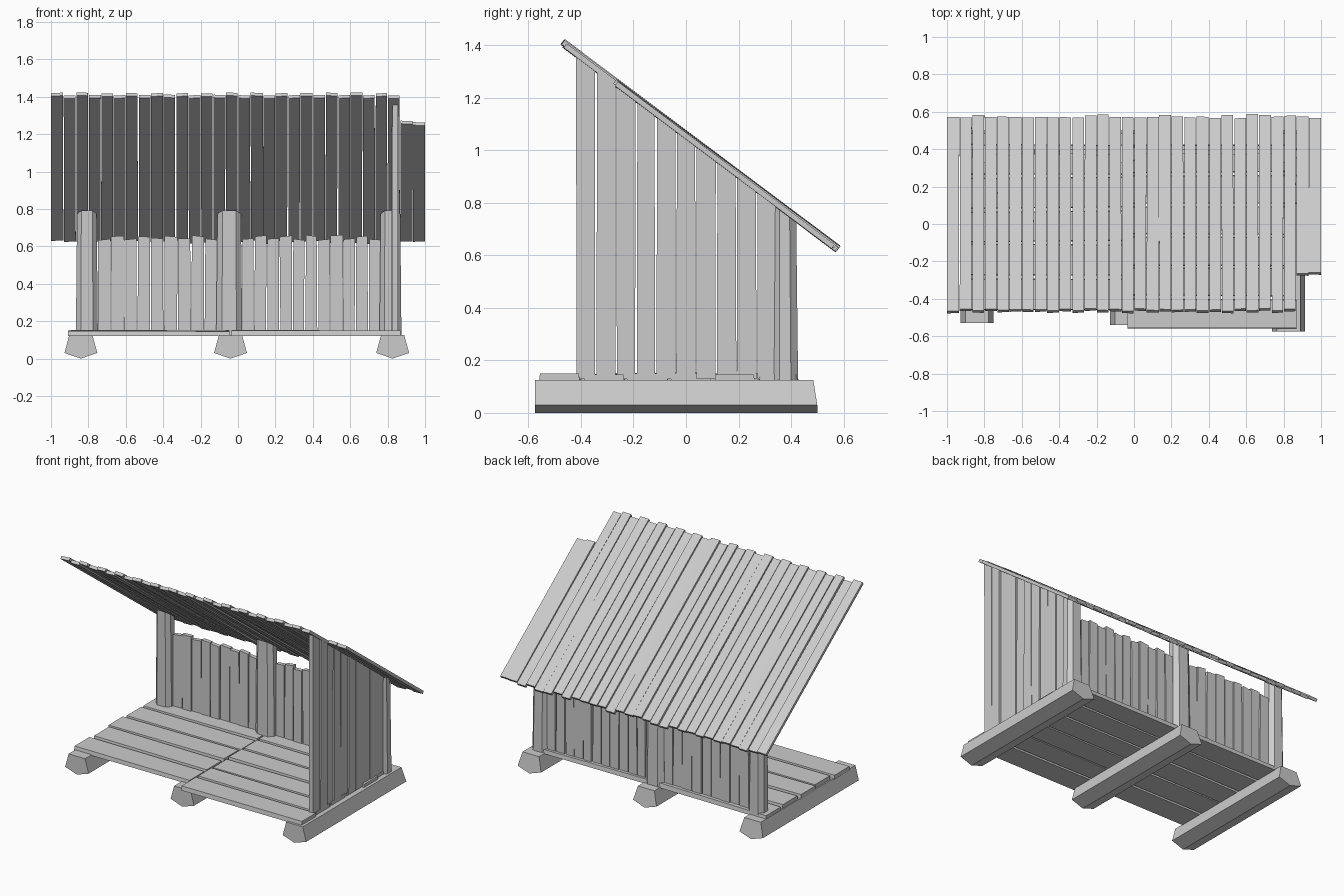
import bpy, random
from mathutils import Vector

if "Cube" in bpy.data.objects:
    bpy.data.objects.remove(bpy.data.objects["Cube"])

random.seed(4)


def jit(a):
    return random.uniform(-a, a)


def loft(verts, faces, ring_a, ring_b):
    """Append a closed prism between two rings of points."""
    n, o = len(ring_a), len(verts)
    verts += [tuple(p) for p in ring_a] + [tuple(p) for p in ring_b]
    faces.append([o + i for i in reversed(range(n))])
    faces.append([o + n + i for i in range(n)])
    for i in range(n):
        j = (i + 1) % n
        faces.append([o + i, o + j, o + n + j, o + n + i])


def make(name, prisms):
    verts, faces = [], []
    for a, b in prisms:
        loft(verts, faces, a, b)
    me = bpy.data.meshes.new(name)
    me.from_pydata(verts, [], faces)
    ob = bpy.data.objects.new(name, me)
    bpy.context.collection.objects.link(ob)
    bpy.context.view_layer.objects.active = ob
    bpy.ops.object.select_all(action='DESELECT')
    ob.select_set(True)
    bpy.ops.object.mode_set(mode='EDIT')
    bpy.ops.mesh.select_all(action='SELECT')
    bpy.ops.mesh.normals_make_consistent(inside=False)
    bpy.ops.object.mode_set(mode='OBJECT')
    return ob


def roof_under(y):
    return 1.40 - 0.75 * (y + 0.48)


# Ground beams: five-sided section with a low keel
section = [(-0.088, 0.03), (0.0, 0.0), (0.088, 0.03), (0.062, 0.125), (-0.062, 0.125)]
for side, cx, y0, y1 in (("left", -0.84, -0.53, 0.49), ("middle", -0.04, -0.54, 0.49),
                         ("right", 0.827, -0.575, 0.49)):
    make("ground_beam_" + side,
         [([(cx + x, y0, z) for x, z in section],
           [(cx + x, y1 + (0.01 if z < 0.1 else -0.005), z) for x, z in section])])

# Floor planks: two bays meeting over the middle beam
for side, x0, x1, y0, rows in (("left", -0.90, -0.045, -0.46, 5), ("right", -0.035, 0.86, -0.56, 6)):
    pitch = (0.435 - y0) / rows
    prisms = []
    for r in range(rows):
        ends = []
        for x in (x0, x1):
            ya = y0 + r * pitch + (0.008 + jit(0.006) if r else 0)
            yb = y0 + (r + 1) * pitch - 0.008 + jit(0.006)
            xe = x + jit(0.012) if abs(x) > 0.5 else x
            t = 0.149 + jit(0.004)
            ends.append([(xe, ya, 0.12), (xe, yb, 0.12), (xe, yb - 0.004, t), (xe, ya + 0.004, t)])
        prisms.append(ends)
    make("floor_planks_" + side, prisms)

# Posts: octagonal, tops cut to the roof slope
octagon = [(-0.5, -0.22), (-0.28, -0.5), (0.28, -0.5), (0.5, -0.22),
           (0.5, 0.22), (0.28, 0.5), (-0.28, 0.5), (-0.5, 0.22)]
for side, cx, w in (("left", -0.808, 0.105), ("middle", -0.047, 0.125), ("right", 0.815, 0.105)):
    low = [(cx + x * w * 1.12, 0.378 + y * 0.098, 0.12) for x, y in octagon]
    top = [(cx + x * w, 0.375 + y * 0.09, roof_under(0.375 + y * 0.09)) for x, y in octagon]
    make("post_" + side, [(low, top)])

# Low back wall boards between the posts
for side, x0, x1, n in (("left", -0.753, -0.108, 9), ("right", 0.018, 0.765, 11)):
    prisms = []
    pitch = (x1 - x0) / n
    for i in range(n):
        a, b = x0 + i * pitch, x0 + (i + 1) * pitch
        y = 0.372 + jit(0.005)
        rings = []
        for z in (0.13, 0.648 + (0.008 if i % 2 else -0.008) + jit(0.004)):
            l, r = a + 0.003 + jit(0.003), b - 0.003 + jit(0.003)
            dz = jit(0.004) if z > 0.3 else 0
            rings.append([(l, y, z - dz), (r, y, z + dz), (r, y + 0.028, z + dz), (l, y + 0.028, z - dz)])
        prisms.append(rings)
    make("back_wall_boards_" + side, prisms)

# Tall right wall boards, following the roof
prisms = []
y0, y1, n = -0.42, 0.345, 10
for i in range(n):
    pitch = (y1 - y0) / n
    a, b = y0 + i * pitch, y0 + (i + 1) * pitch
    x = 0.826 + jit(0.006)
    la, lb = a + 0.002 + jit(0.002), b - 0.002 + jit(0.002)
    ta, tb = a + 0.003 + jit(0.003), b - 0.004 + jit(0.003)
    low = [(x, la, 0.13), (x + 0.03, la, 0.13), (x + 0.03, lb, 0.13), (x, lb, 0.13)]
    za, zb = roof_under(ta) + 0.003, roof_under(tb) + 0.003
    top = [(x, ta, za), (x + 0.03, ta, za), (x + 0.03, tb, zb), (x, tb, zb)]
    prisms.append((low, top))
make("right_wall_boards", prisms)

# Sloping roof boards; the last two on the right are short
prisms = []
n = 30
normal = Vector((0, 0.6, 0.8))
for i in range(n):
    pitch = 2.0 / n
    a, b = -1 + i * pitch, -1 + (i + 1) * pitch
    front = (-0.272 if i >= n - 2 else -0.468) - (0.010 if i % 2 == 0 else 0) + jit(0.003)
    back = 0.556 + (0.012 if random.random() < 0.35 else 0) + jit(0.003)
    rings = []
    for y in (front, back):
        l = a + (0.002 + jit(0.002) if i else 0)
        r = b - (0.002 + jit(0.002) if i < n - 1 else 0)
        lift = (0.005 if i % 2 == 0 else 0.0) + jit(0.002) + 0.002
        tilt = jit(0.002)
        p = Vector((0, y, roof_under(y)))
        lo_l, lo_r = p + normal * (lift + tilt), p + normal * (lift - tilt)
        up = normal * 0.02
        rings.append([Vector((l, 0, 0)) + lo_l, Vector((r, 0, 0)) + lo_r,
                      Vector((r, 0, 0)) + lo_r + up, Vector((l, 0, 0)) + lo_l + up])
    prisms.append(rings)
make("roof_boards", prisms)
